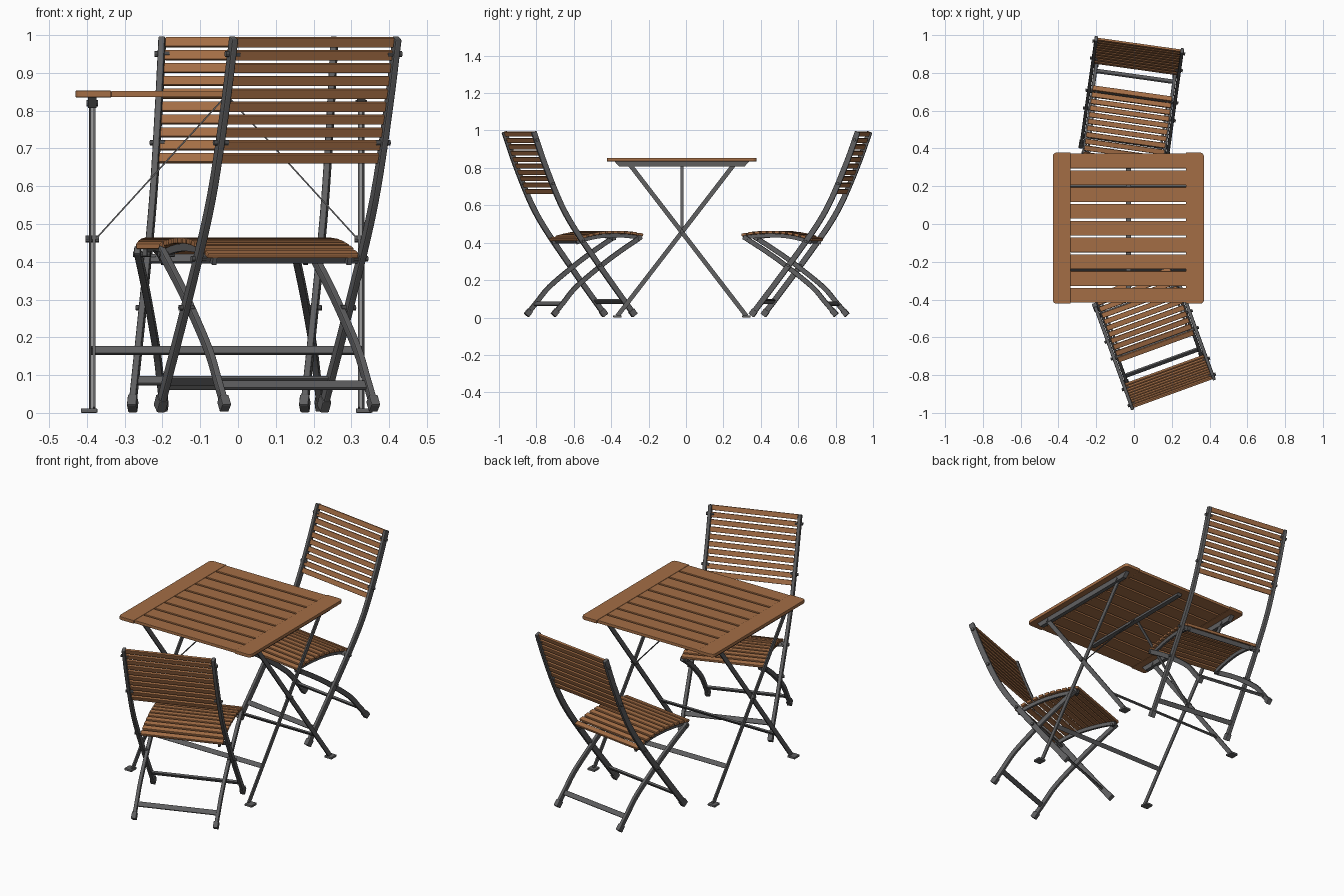
import bpy, bmesh, math
from mathutils import Matrix, Vector

if "Cube" in bpy.data.objects:
    bpy.data.objects.remove(bpy.data.objects["Cube"], do_unlink=True)


def material(name, rgb):
    m = bpy.data.materials.new(name)
    m.use_nodes = True
    m.diffuse_color = (*rgb, 1)
    m.node_tree.nodes["Principled BSDF"].inputs["Base Color"].default_value = (*rgb, 1)
    return m


WOOD = material("oiled wood", (0.37, 0.155, 0.06))
STEEL = material("grey steel", (0.115, 0.115, 0.118))


def finish(name, bm, mat, frame=Matrix(), bevel=0.0):
    bmesh.ops.recalc_face_normals(bm, faces=bm.faces)
    mesh = bpy.data.meshes.new(name)
    bm.to_mesh(mesh)
    bm.free()
    mesh.materials.append(mat)
    obj = bpy.data.objects.new(name, mesh)
    bpy.context.collection.objects.link(obj)
    obj.matrix_world = frame
    if bevel:
        mod = obj.modifiers.new("soft edges", "BEVEL")
        mod.width = bevel
        mod.segments = 2
        mod.limit_method = "ANGLE"
    return obj


def box(bm, centre, size, tilt=0.0, axis="X"):
    mat = Matrix.Translation(centre) @ Matrix.Rotation(tilt, 4, axis) @ Matrix.Diagonal((*size, 1))
    bmesh.ops.create_cube(bm, size=1, matrix=mat)


def pin(bm, x, y, z, length, radius):
    mat = Matrix.Translation((x, y, z)) @ Matrix.Rotation(math.pi / 2, 4, "Y")
    bmesh.ops.create_cone(bm, cap_ends=True, segments=10, radius1=radius, radius2=radius,
                          depth=length, matrix=mat)


def ribbon(bm, path, x, width, depth):
    """Sweep a rectangular bar along a path of (y, z) points."""
    rings = []
    for i, p in enumerate(path):
        d = (path[min(i + 1, len(path) - 1)] - path[max(i - 1, 0)]).normalized()
        n = Vector((-d.y, d.x)) * depth / 2
        rings.append([bm.verts.new((x + sx * width / 2, p.x + k * n.x, p.y + k * n.y))
                      for sx, k in ((-1, -1), (1, -1), (1, 1), (-1, 1))])
    for a, b in zip(rings, rings[1:]):
        for j in range(4):
            bm.faces.new((a[j], a[j - 1], b[j - 1], b[j]))
    bm.faces.new(rings[0])
    bm.faces.new(rings[-1])


def smooth(points, steps=5):
    """Catmull-Rom curve through the points."""
    p = [Vector(q) for q in points]
    p = [2 * p[0] - p[1]] + p + [2 * p[-1] - p[-2]]
    out = []
    for a, b, c, d in zip(p, p[1:], p[2:], p[3:]):
        for k in range(steps):
            t = k / steps
            out.append((2 * b + (c - a) * t + (2 * a - 5 * b + 4 * c - d) * t * t
                        + (3 * b - a - 3 * c + d) * t ** 3) / 2)
    return out + [p[-2]]


def at(path, value, key):
    """Point and tilt where the path reaches a y (key 0) or z (key 1) value."""
    for a, b in zip(path, path[1:]):
        if min(a[key], b[key]) <= value <= max(a[key], b[key]):
            d = b - a
            return a + d * (value - a[key]) / d[key], math.atan2(d.y, d.x)
    d = path[-1] - path[-2]
    return path[-1], math.atan2(d.y, d.x)


# Chair curves: local y runs forward from the top of the backrest
POST = smooth([(0, 0.993), (0.055, 0.84), (0.125, 0.67), (0.185, 0.55), (0.27, 0.42),
               (0.42, 0.215), (0.575, 0.011)])
LEG = smooth([(0.62, 0.432), (0.5, 0.355), (0.39, 0.277), (0.25, 0.165), (0.18, 0.085), (0.118, 0.012)])
SEAT = smooth([(0.245, 0.414), (0.31, 0.436), (0.4, 0.453), (0.5, 0.456), (0.58, 0.45), (0.63, 0.441)])


def chair(label, location, angle):
    frame = Matrix.Translation(location) @ Matrix.Rotation(math.radians(angle), 4, "Z")
    half = 0.23
    # Crossing side frames, with feet
    for part, path, x, depth in (("posts", POST, half, 0.03), ("curved_legs", LEG, half - 0.02, 0.026)):
        bm = bmesh.new()
        feet = bmesh.new()
        for side in (-1, 1):
            ribbon(bm, path, side * x, 0.018, depth)
            d = (path[-1] - path[-2]).normalized()
            ribbon(feet, [path[-1] - d * 0.035, path[-1]], side * x, 0.025, depth + 0.005)
        finish(f"{label}_{part}", bm, STEEL, frame, 0.004)
        finish(f"{label}_{part}_feet", feet, STEEL, frame, 0.003)
    # Seat side rails
    bm = bmesh.new()
    for side in (-1, 1):
        ribbon(bm, [p - Vector((0, 0.018)) for p in SEAT[1:-1]], side * 0.19, 0.012, 0.02)
    finish(f"{label}_seat_rails", bm, STEEL, frame)
    # Cross bars
    bm = bmesh.new()
    for path, z, width in ((POST, 0.085, 0.45), (LEG, 0.073, 0.41), (POST, 0.408, 0.45)):
        p, tilt = at(path, z, 1)
        box(bm, (0, p.x, p.y), (width, 0.026, 0.012), tilt)
    finish(f"{label}_cross_bars", bm, STEEL, frame, 0.003)
    # Bolts and pivots
    bm = bmesh.new()
    for side in (-1, 1):
        for z in (0.95, 0.715, 0.278, 0.408):
            p, _ = at(POST, z, 1)
            pin(bm, side * 0.228, p.x, p.y, 0.04, 0.008)
        pin(bm, side * 0.2, 0.605, 0.42, 0.045, 0.008)
    finish(f"{label}_bolts", bm, STEEL, frame)
    # Wooden slats
    bm = bmesh.new()
    for i in range(10):
        p, tilt = at(POST, 0.981 - 0.0341 * i, 1)
        box(bm, (0, p.x, p.y), (0.442, 0.026, 0.012), tilt)
    finish(f"{label}_back_slats", bm, WOOD, frame, 0.002)
    bm = bmesh.new()
    for i in range(11):
        p, tilt = at(SEAT, 0.262 + 0.0355 * i, 0)
        box(bm, (0, p.x, p.y), (0.424, 0.027, 0.015), tilt)
    finish(f"{label}_seat_slats", bm, WOOD, frame, 0.003)


chair("front_chair", (0.205, -0.893, 0), 20)
chair("back_chair", (0.0275, 0.95, 0), 172)

# Table, built around its own centre
TABLE = Matrix.Translation((-0.03, -0.022, 0))
SIZE = 0.8
PITCH = SIZE / 9
SIDE = 0.356

bm = bmesh.new()
for i in range(9):
    box(bm, (0, (i - 4) * PITCH, 0.844), (0.612, PITCH - 0.011, 0.016))
finish("table_slats", bm, WOOD, TABLE, 0.002)

# End boards with clipped outer corners
bm = bmesh.new()
for side in (-1, 1):
    outer, inner, h, c = 0.4, 0.306, SIZE / 2, 0.016
    outline = [(inner, -h), (outer - c, -h), (outer - c / 3, -h + c / 3), (outer, -h + c),
               (outer, h - c), (outer - c / 3, h - c / 3), (outer - c, h), (inner, h)]
    face = bm.faces.new([bm.verts.new((side * x, y, 0.835)) for x, y in outline])
    top = bmesh.ops.extrude_face_region(bm, geom=[face])
    bmesh.ops.translate(bm, vec=(0, 0, 0.018),
                        verts=[v for v in top["geom"] if isinstance(v, bmesh.types.BMVert)])
finish("table_end_boards", bm, WOOD, TABLE, 0.002)

# Rails with tapered ends, and the centre batten
bm = bmesh.new()
for x, w in ((-SIDE, 0.022), (SIDE, 0.022), (0, 0.026)):
    low, reach = (0.807, 0.335) if x else (0.823, 0.35)
    ends = [(-0.36, 0.835), (0.36, 0.835), (reach, low), (-reach, low)]
    face = bm.faces.new([bm.verts.new((x - w / 2, y, z)) for y, z in ends])
    new = bmesh.ops.extrude_face_region(bm, geom=[face])
    bmesh.ops.translate(bm, vec=(w, 0, 0), verts=[v for v in new["geom"] if isinstance(v, bmesh.types.BMVert)])
finish("table_rails", bm, STEEL, TABLE)

# Crossing flat legs, foot pads, stretchers and pivots
legs, feet, bars, pins = (bmesh.new() for _ in range(4))
for way in (-1, 1):
    top, foot = Vector((-way * 0.28, 0.82)), Vector((way * 0.345, 0.008))
    inset = 0.005 * way
    for side in (-1, 1):
        ribbon(legs, [top, foot], side * (SIDE + inset), 0.007, 0.024)
        box(feet, (side * 0.364, foot.x, 0.006), (0.044, 0.045, 0.012))
        pin(pins, side * SIDE, top.x, top.y, 0.03, 0.009)
    p, tilt = at([top, foot], 0.165, 1)
    box(bars, (0, p.x, p.y), (2 * (SIDE + inset), 0.024, 0.008), tilt)
for side in (-1, 1):
    pin(pins, side * SIDE, 0, 0.46, 0.035, 0.01)
finish("table_legs", legs, STEEL, TABLE)
finish("table_feet", feet, STEEL, TABLE, 0.003)
finish("table_stretchers", bars, STEEL, TABLE)
finish("table_pivots", pins, STEEL, TABLE)

# Thin diagonal braces from the pivots to the centre batten
bm = bmesh.new()
for side in (-1, 1):
    a, b = Vector((side * 0.345, 0, 0.462)), Vector((side * 0.012, 0, 0.828))
    d = b - a
    box(bm, (a + b) / 2, (d.length, 0.016, 0.004), -math.atan2(d.z, d.x), "Y")
finish("table_braces", bm, STEEL, TABLE)
